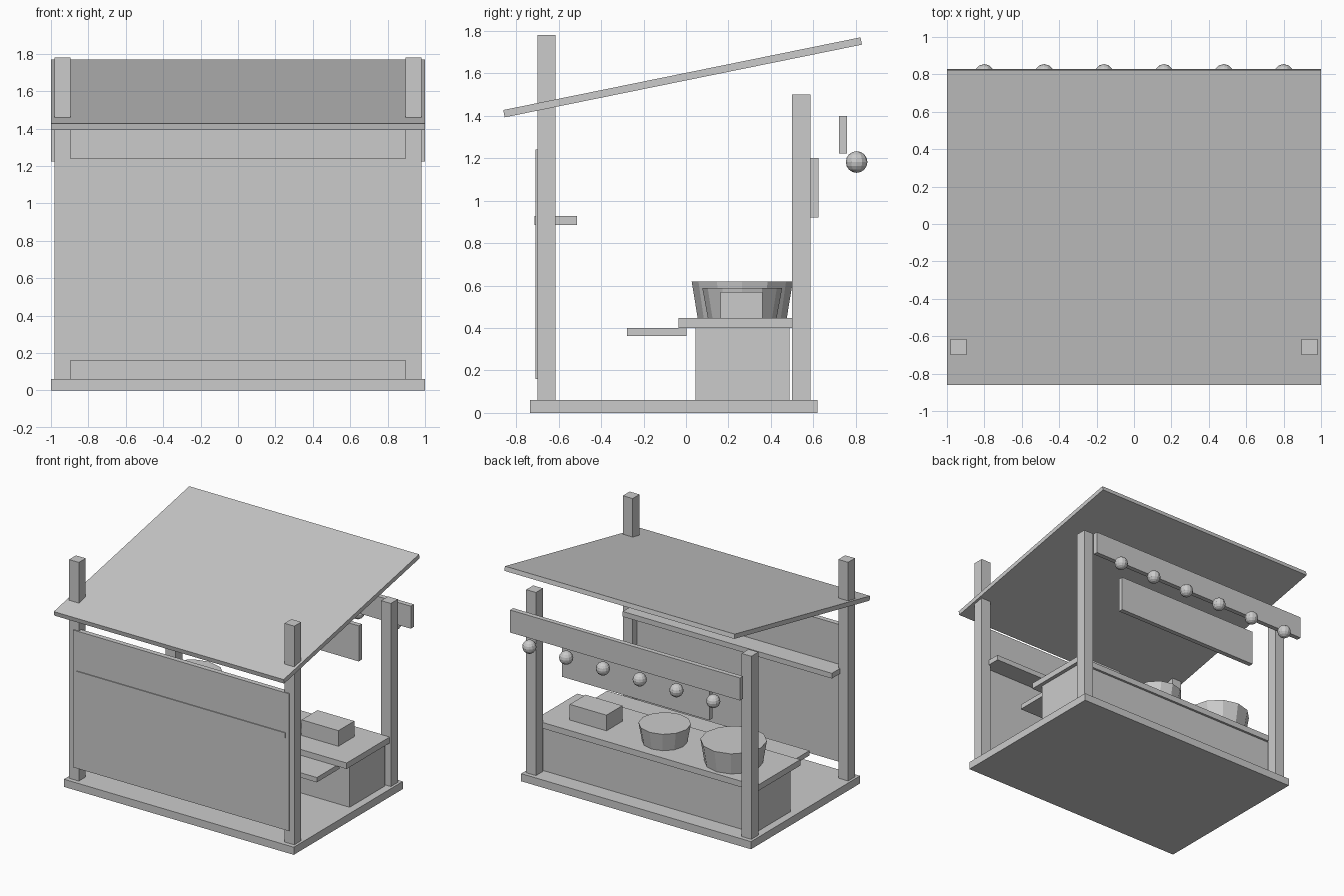
import bpy, math

cube = bpy.data.objects.get("Cube")
if cube:
    bpy.data.objects.remove(cube, do_unlink=True)

COLOUR = (0.6, 0.6, 0.6, 1)
grey = bpy.data.materials.new("plain_grey")
grey.use_nodes = True
grey.diffuse_color = COLOUR
bsdf = next(n for n in grey.node_tree.nodes if n.type == 'BSDF_PRINCIPLED')
bsdf.inputs["Base Color"].default_value = COLOUR


def finish(name):
    ob = bpy.context.object
    ob.name = name
    ob.data.materials.clear()
    ob.data.materials.append(grey)
    return ob


def box(name, x, y, z):
    """Box spanning the given (low, high) ranges."""
    bpy.ops.mesh.primitive_cube_add(size=1)
    ob = finish(name)
    ob.location = [(a + b) / 2 for a, b in (x, y, z)]
    ob.scale = [b - a for a, b in (x, y, z)]
    return ob


def span(half):
    return (-half, half)


def bowl(name, x, top_radius, bottom_radius, z):
    bpy.ops.mesh.primitive_cone_add(
        vertices=12, radius1=bottom_radius, radius2=top_radius,
        depth=z[1] - z[0], location=(x, 0.265, sum(z) / 2))
    return finish(name)


# Floor and four posts, the front pair passing through the roof
FLOOR = 0.06
box("floor", span(1.0), (-0.735, 0.62), (0, FLOOR))
for side, x in (("left", (0.895, 0.98)), ("right", (-0.98, -0.895))):
    box(f"front_post_{side}", x, (-0.70, -0.615), (FLOOR, 1.78))
    box(f"back_post_{side}", x, (0.50, 0.587), (FLOOR, 1.50))

# Sloping roof
roof = box("roof", span(1.0), (-0.859, 0.859), (0, 0.035))
roof.location = (0, -0.016, 1.581)
roof.rotation_euler.x = math.radians(11.5)

# Front wall with the shelf let into it
box("front_wall", span(0.94), (-0.708, -0.668), (0.16, 1.24))
box("wall_shelf", span(0.91), (-0.715, -0.513), (0.886, 0.927))

# Counter and the lower work ledge
COUNTER_TOP = 0.447
box("counter_body", span(0.94), (0.045, 0.487), (FLOOR, 0.40))
box("counter_top", span(0.97), (-0.035, 0.505), (0.40, COUNTER_TOP))
box("work_ledge", span(0.88), (-0.277, 0.003), (0.363, 0.401))

# Goods on the counter
bowl("large_bowl", -0.6, 0.238, 0.21, (COUNTER_TOP, 0.618))
bowl("small_bowl", 0, 0.188, 0.162, (COUNTER_TOP, 0.588))
box("counter_box", (0.44, 0.76), (0.162, 0.36), (COUNTER_TOP, 0.57))

# Hanging boards at the back
box("upper_board", span(1.0), (0.72, 0.758), (1.223, 1.40))
box("lower_board", span(0.64), (0.587, 0.625), (0.92, 1.20))

# Row of lanterns
for i in range(6):
    bpy.ops.mesh.primitive_uv_sphere_add(
        segments=12, ring_count=8, radius=0.051,
        location=(-0.8 + 0.32 * i, 0.804, 1.182))
    finish(f"lantern_{i + 1}")
